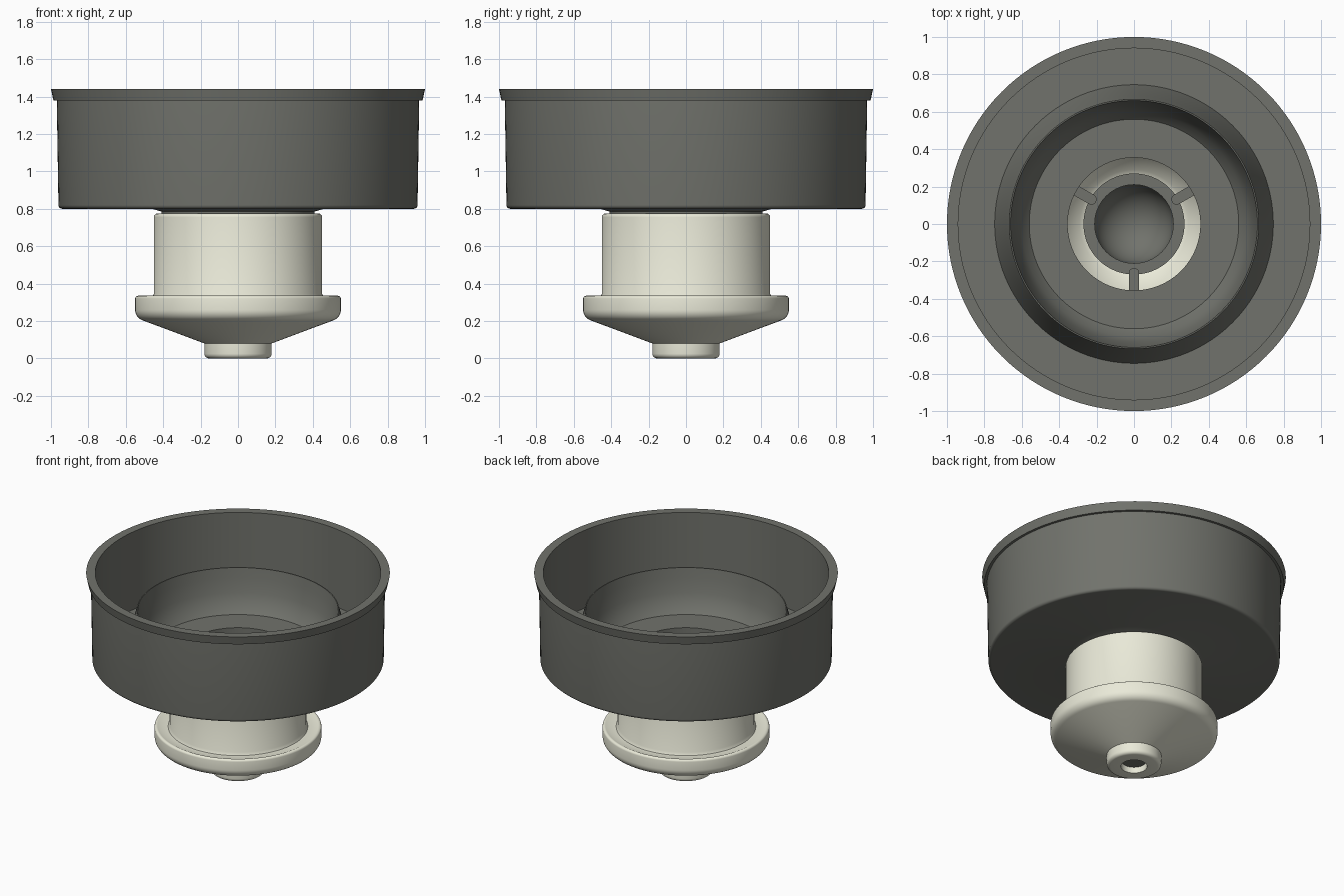
import bpy, bmesh
from math import cos, sin, pi, radians
from mathutils import Matrix

if "Cube" in bpy.data.objects:
    bpy.data.objects.remove(bpy.data.objects["Cube"])


def material(name, rgb):
    m = bpy.data.materials.new(name)
    m.diffuse_color = (*rgb, 1)
    m.use_nodes = True
    m.node_tree.nodes["Principled BSDF"].inputs["Base Color"].default_value = m.diffuse_color
    return m


GREY = material("dark_grey", (0.165, 0.17, 0.15))
CREAM = material("cream", (0.82, 0.82, 0.69))


def finish(name, bm, mat, angle=32):
    bmesh.ops.remove_doubles(bm, verts=bm.verts, dist=1e-5)
    bmesh.ops.recalc_face_normals(bm, faces=bm.faces)
    me = bpy.data.meshes.new(name)
    bm.to_mesh(me)
    bm.free()
    me.materials.append(mat)
    ob = bpy.data.objects.new(name, me)
    bpy.context.collection.objects.link(ob)
    bpy.ops.object.select_all(action='DESELECT')
    ob.select_set(True)
    bpy.context.view_layer.objects.active = ob
    bpy.ops.object.shade_smooth_by_angle(angle=radians(angle))
    return ob


def lathe(name, profile, mat, closed=True, steps=128):
    """Turn an (r, z) profile around the z axis."""
    bm = bmesh.new()
    vs = [bm.verts.new((r, 0, z)) for r, z in profile]
    pairs = list(zip(vs, vs[1:])) + ([(vs[-1], vs[0])] if closed else [])
    es = [bm.edges.new(p) for p in pairs]
    bmesh.ops.spin(bm, geom=vs + es, cent=(0, 0, 0), axis=(0, 0, 1),
                   angle=2 * pi, steps=steps, use_merge=True)
    return finish(name, bm, mat)


def arc(cx, cz, r, a0, a1, n=5):
    """Points of a fillet, angles in degrees."""
    return [(cx + r * cos(radians(a0 + (a1 - a0) * i / n)),
             cz + r * sin(radians(a0 + (a1 - a0) * i / n))) for i in range(n + 1)]


# Wide tray with a lipped rim, a raised ridge and a central hole
lathe("tray",
      [(0.94, 1.44), (1.0, 1.44), (0.987, 1.38), (0.969, 1.38)]
      + arc(0.94, 0.82, 0.02, 0, -90)
      + [(0.46, 0.80), (0.41, 0.785), (0.41, 0.74), (0.355, 0.74),
         (0.355, 0.875), (0.56, 0.875), (0.60, 0.92), (0.63, 1.0), (0.65, 1.10), (0.66, 1.17),
         (0.667, 1.17), (0.685, 1.10), (0.715, 0.97), (0.745, 0.875), (0.94, 0.875)], GREY)

# Cream body: socket, flange, cone and spout, hollow inside
lathe("lower_body",
      arc(0.43, 0.755, 0.02, 90, 0)
      + [(0.45, 0.345), (0.46, 0.325), (0.51, 0.325)]
      + arc(0.535, 0.32, 0.015, 110, 0)
      + arc(0.49, 0.26, 0.06, 0, -70, 8)
      + [(0.18, 0.08)]
      + arc(0.155, 0.025, 0.025, 0, -90)
      + [(0.086, 0.0), (0.086, 0.10), (0.27, 0.20), (0.29, 0.21),
         (0.39, 0.34), (0.412, 0.40), (0.412, 0.775)], CREAM)

# Valve cup sitting inside the body
lathe("valve_cup",
      [(0.0, 0.04), (0.08, 0.04), (0.08, 0.11), (0.24, 0.21), (0.27, 0.25), (0.27, 0.55),
       (0.21, 0.55), (0.21, 0.45)]
      + arc(0.0, 0.45, 0.21, -9, -90, 10), GREY, closed=False)

# Three rounded ribs that hold the valve cup
for k, ang in enumerate((30, 150, 270)):
    bm = bmesh.new()
    w, a, b = 0.028, 0.263, 0.385
    outline = arc(a, 0, w, 90, 270, 10) + [(b, -w), (b, w)]
    face = bm.faces.new([bm.verts.new((x, y, 0.42)) for x, y in outline])
    top = bmesh.ops.extrude_face_region(bm, geom=[face])["geom"]
    bmesh.ops.translate(bm, vec=(0, 0, 0.14),
                        verts=[g for g in top if isinstance(g, bmesh.types.BMVert)])
    bm.transform(Matrix.Rotation(radians(ang), 4, 'Z'))
    finish(f"valve_rib_{k + 1}", bm, GREY)
